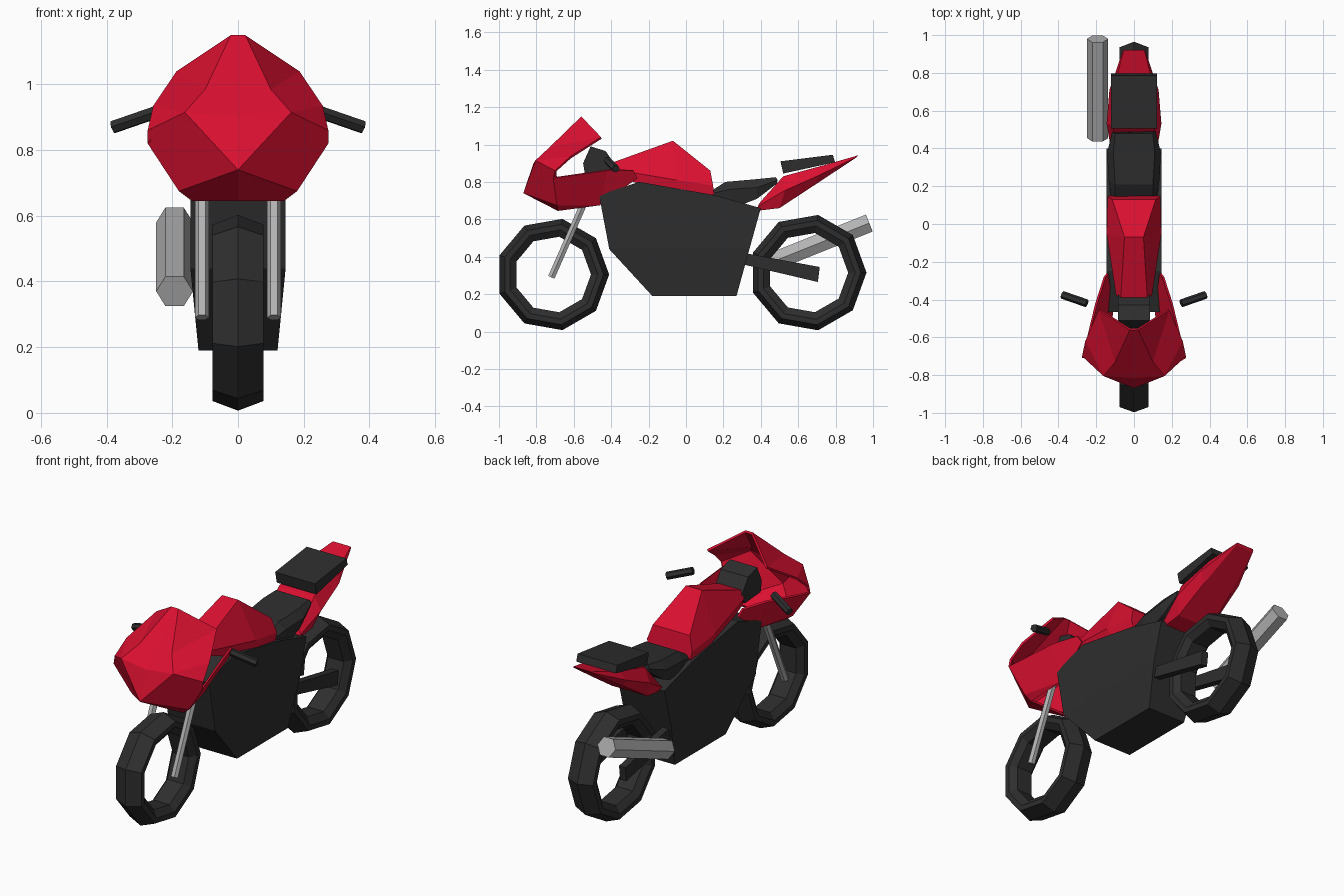
import bpy, bmesh, math
from mathutils import Vector

if "Cube" in bpy.data.objects:
    bpy.data.objects.remove(bpy.data.objects["Cube"])


def material(name, rgb):
    m = bpy.data.materials.new(name)
    m.diffuse_color = (*rgb, 1)
    m.use_nodes = True
    m.node_tree.nodes["Principled BSDF"].inputs["Base Color"].default_value = m.diffuse_color
    return m


RED = material("red paint", (0.70, 0.005, 0.03))
DARK = material("dark rubber", (0.027, 0.027, 0.027))
GREY = material("grey metal", (0.45, 0.45, 0.45))


def make(name, verts, faces, mat):
    bm = bmesh.new()
    vs = [bm.verts.new(v) for v in verts]
    for f in faces:
        bm.faces.new([vs[i] for i in f])
    bmesh.ops.recalc_face_normals(bm, faces=bm.faces[:])
    me = bpy.data.meshes.new(name)
    bm.to_mesh(me)
    bm.free()
    me.materials.append(mat)
    ob = bpy.data.objects.new(name, me)
    bpy.context.collection.objects.link(ob)
    return ob


def loft(name, rings, mat, closed=False):
    """Skin rings of equal length; cap the ends or close into a loop."""
    n, k = len(rings[0]), len(rings)
    faces = []
    for i in range(k if closed else k - 1):
        for j in range(n):
            a, b = i * n, (i + 1) % k * n
            faces.append((a + j, a + (j + 1) % n, b + (j + 1) % n, b + j))
    if not closed:
        faces += [tuple(range(n)), tuple(range((k - 1) * n, k * n))]
    return make(name, [v for r in rings for v in r], faces, mat)


def slices(name, sections, mat):
    """Loft symmetric cross-sections: (half-width, y, z) points from top to bottom."""
    rings = [s + [(-x, y, z) for x, y, z in reversed(s)] for s in sections]
    return loft(name, rings, mat)


def prism(name, profile, x0, x1, mat):
    """Extrude a (y, z) side profile between two x values."""
    return loft(name, [[(x, y, z) for y, z in profile] for x in (x0, x1)], mat)


def rod(name, p, q, r, mat, turn=0.0):
    """Hexagonal bar between two points."""
    p, q = Vector(p), Vector(q)
    d = (q - p).normalized()
    u = d.cross(Vector((0, 0, 1))).normalized()
    w = u.cross(d)
    ring = [(u * math.cos(a) + w * math.sin(a)) * r
            for a in (turn + i * math.pi / 3 for i in range(6))]
    return loft(name, [[c + o for o in ring] for c in (p, q)], mat)


# Tyres: nine-sided rings with a ridged tread
def tyre(name, y, z, r, inner):
    section = [(0, r), (0.078, r - 0.03), (0.078, r - 0.06), (0.05, inner),
               (-0.05, inner), (-0.078, r - 0.06), (-0.078, r - 0.03)]
    rings = []
    for i in range(9):
        a = math.radians(40 * i)
        rings.append([(x, y + q * math.cos(a), z + q * math.sin(a)) for x, q in section])
    loft(name, rings, DARK, closed=True)


tyre("front_tyre", -0.713, 0.305, 0.302, 0.205)
tyre("rear_tyre", 0.652, 0.315, 0.313, 0.215)

# Engine body, tapering towards the belly
body = prism("engine_body", [(-0.465, 0.73), (-0.41, 0.44), (-0.18, 0.19), (0.27, 0.19),
                             (0.325, 0.39), (0.40, 0.66), (0.15, 0.73), (-0.25, 0.80)],
             -0.145, 0.145, DARK)
bm = bmesh.new()
bm.from_mesh(body.data)
bmesh.ops.bisect_plane(bm, geom=bm.verts[:] + bm.edges[:] + bm.faces[:],
                       plane_co=(0, 0, 0.44), plane_no=(0, 0, 1))
for v in bm.verts:
    if v.co.z < 0.43:
        v.co.x *= 1 - 0.17 * (0.44 - v.co.z) / 0.25
bm.to_mesh(body.data)
bm.free()

# Paired parts: fork legs, swing arms, handlebars
for s, side in ((1, "right"), (-1, "left")):
    rod(f"fork_leg_{side}", (s * 0.11, -0.72, 0.29), (s * 0.11, -0.535, 0.71), 0.021, GREY)
    prism(f"swing_arm_{side}", [(0.31, 0.42), (0.715, 0.345), (0.705, 0.265), (0.30, 0.36)],
          s * 0.085, s * 0.125, DARK)
    rod(f"handlebar_{side}", (s * 0.25, -0.42, 0.915), (s * 0.38, -0.375, 0.87), 0.021, DARK)

# Instrument block
prism("instrument_block", [(-0.55, 0.90), (-0.51, 0.99), (-0.43, 0.965), (-0.37, 0.88),
                           (-0.40, 0.83), (-0.54, 0.84)], -0.085, 0.085, DARK)

# Front fairing: half shell, mirrored and thickened
pts = [(0, -0.56, 1.15), (0.022, -0.56, 1.15), (0.10, -0.73, 0.985), (0.162, -0.805, 0.915),
       (0, -0.815, 0.90), (0, -0.87, 0.74), (0.187, -0.455, 1.04), (0.258, -0.62, 0.935),
       (0.275, -0.70, 0.86), (0.275, -0.71, 0.82), (0.18, -0.69, 0.675), (0.14, -0.685, 0.645),
       (0, -0.685, 0.645), (0.12, -0.46, 0.675), (0.205, -0.42, 0.86), (0.16, -0.28, 0.86),
       (0.145, -0.26, 0.82)]
faces = [(0, 1, 2), (0, 2, 3, 4), (4, 3, 5), (1, 6, 2), (2, 6, 7, 3), (3, 7, 8),
         (3, 8, 9, 10, 5), (5, 10, 11, 12), (9, 14, 13, 10), (10, 13, 11),
         (14, 15, 16, 13)]
fairing = make("front_fairing", pts, faces, RED)
mir = fairing.modifiers.new("mirror", 'MIRROR')
mir.use_clip = True
sol = fairing.modifiers.new("thickness", 'SOLIDIFY')
sol.thickness = 0.012
sol.offset = -1

# Fuel tank
slices("fuel_tank", [
    [(0.07, -0.39, 0.905), (0.095, -0.38, 0.865), (0.09, -0.37, 0.83)],
    [(0.05, -0.07, 1.02), (0.145, -0.05, 0.81), (0.13, 0.0, 0.705)],
    [(0.115, 0.13, 0.86), (0.14, 0.145, 0.78), (0.13, 0.15, 0.735)]], RED)

# Rider seat
slices("rider_seat", [
    [(0.10, 0.14, 0.755), (0.12, 0.13, 0.735), (0.11, 0.14, 0.71)],
    [(0.10, 0.21, 0.80), (0.135, 0.23, 0.76), (0.12, 0.24, 0.655)],
    [(0.11, 0.38, 0.815), (0.142, 0.38, 0.77), (0.12, 0.38, 0.71)],
    [(0.10, 0.48, 0.825), (0.115, 0.49, 0.81), (0.11, 0.485, 0.79)]], DARK)

# Passenger seat
prism("passenger_seat", [(0.505, 0.91), (0.785, 0.945), (0.797, 0.905), (0.52, 0.845)],
      -0.123, 0.123, DARK)

# Tail cowl
slices("tail_cowl", [
    [(0.10, 0.395, 0.69), (0.12, 0.385, 0.67), (0.11, 0.375, 0.645)],
    [(0.11, 0.52, 0.83), (0.145, 0.53, 0.755), (0.11, 0.50, 0.66)],
    [(0.10, 0.74, 0.89), (0.13, 0.71, 0.835), (0.09, 0.69, 0.785)],
    [(0.055, 0.92, 0.942), (0.06, 0.915, 0.935), (0.055, 0.91, 0.93)]], RED)

# Exhaust
rod("exhaust", (-0.193, 0.455, 0.37), (-0.193, 0.98, 0.58), 0.056, GREY)
